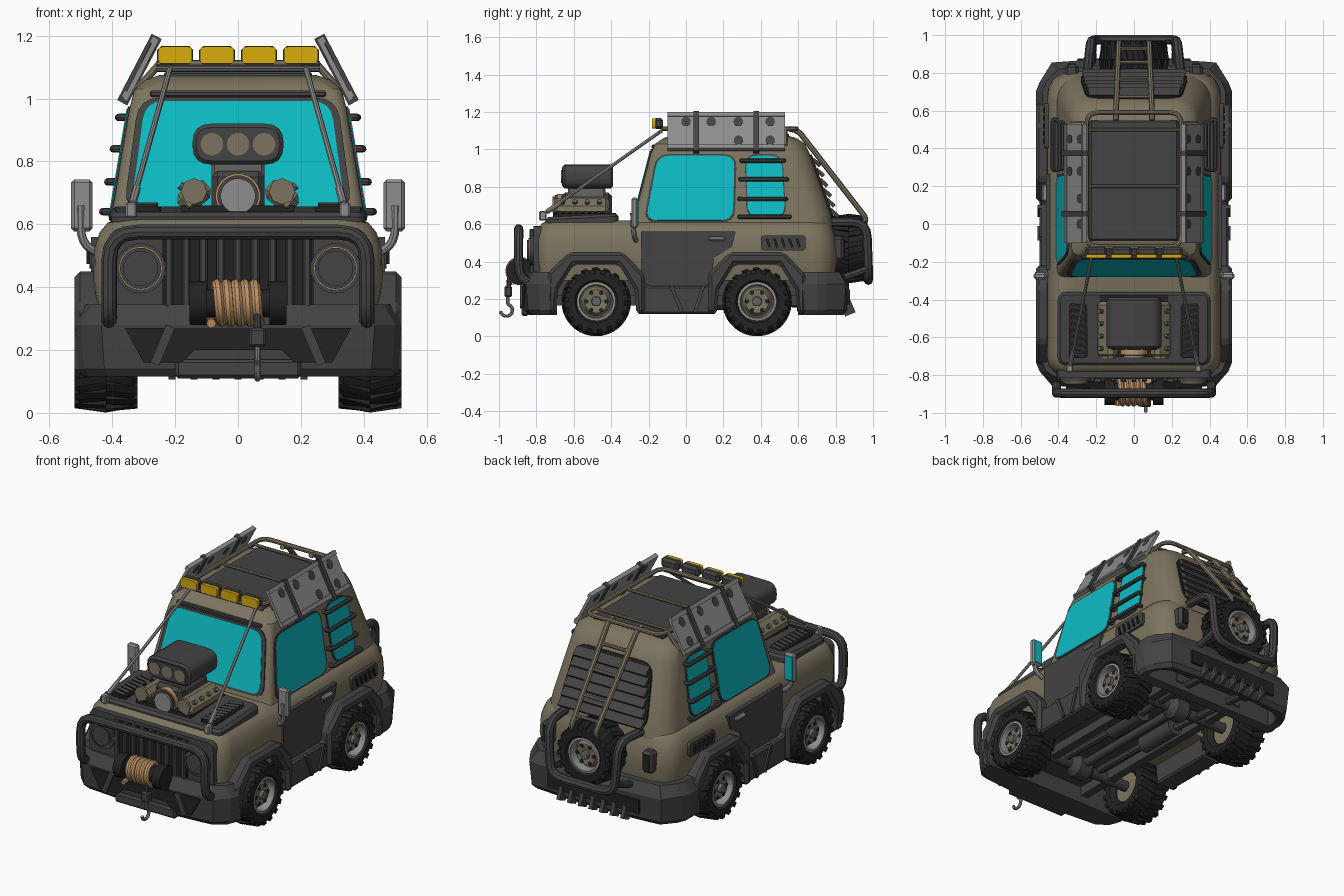
import bpy, bmesh, math
from mathutils import Vector as V, Matrix, Euler

if "Cube" in bpy.data.objects:
    bpy.data.objects.remove(bpy.data.objects["Cube"])

def mat(name, r, g, b):
    m = bpy.data.materials.new(name); m.diffuse_color = (r, g, b, 1); return m
KHAKI = mat("khaki", .20, .175, .115); DARK = mat("charcoal", .056, .056, .056)
BLACK = mat("rubber_black", .016, .016, .016); GLASS = mat("cyan_glass", .004, .50, .55)
YELLOW = mat("lamp_yellow", .68, .42, .004); ROPE = mat("tan_rope", .52, .29, .13)
STEEL = mat("light_steel", .27, .27, .27); IRON = mat("mid_grey", .13, .13, .13)

# ---- helpers: all geometry is made in world coordinates ----
def make(name, verts, faces, m, bevel=0, mir=False, smooth=True):
    me = bpy.data.meshes.new(name)
    me.from_pydata([tuple(v) for v in verts], [], faces)
    bm = bmesh.new(); bm.from_mesh(me)
    bmesh.ops.recalc_face_normals(bm, faces=bm.faces)
    bm.to_mesh(me); bm.free()
    if smooth:
        me.shade_smooth(); me.set_sharp_from_angle(angle=.6)
    me.materials.append(m)
    o = bpy.data.objects.new(name, me); bpy.context.collection.objects.link(o)
    if bevel:
        b = o.modifiers.new("bevel", 'BEVEL'); b.width = bevel; b.segments = 1; b.limit_method = 'ANGLE'
    if mir:
        o.modifiers.new("mirror", 'MIRROR')
    return o

def loft(name, rings, m, caps=True, **k):
    n = len(rings[0]); vs = [p for r in rings for p in r]
    fs = [(i*n+j, i*n+(j+1) % n, (i+1)*n+(j+1) % n, (i+1)*n+j) for i in range(len(rings)-1) for j in range(n)]
    if caps:
        fs += [tuple(range(n)), tuple(range(len(vs)-n, len(vs)))]
    return make(name, vs, fs, m, **k)

def rnd(pts, r, closed=True, n=4):
    pts = [V(p) for p in pts]; out = []
    for i, p in enumerate(pts):
        if not closed and i in (0, len(pts)-1):
            out.append(p); continue
        a, b = pts[i-1]-p, pts[(i+1) % len(pts)]-p
        p0, p1 = p+a.normalized()*min(r, a.length*.48), p+b.normalized()*min(r, b.length*.48)
        for k in range(n+1):
            t = k/n; out.append(p0*(1-t)**2+p*2*t*(1-t)+p1*t*t)
    return out

def tube(name, pts, r, m, rc=.05, n=8, **k):
    pts = rnd(pts, rc, False) if rc else [V(p) for p in pts]
    rings, nv = [], None
    for i, p in enumerate(pts):
        t = (pts[min(i+1, len(pts)-1)]-pts[max(i-1, 0)]).normalized()
        nv = t.orthogonal().normalized() if nv is None else (nv-t*nv.dot(t)).normalized()
        w = t.cross(nv)
        rings.append([p+(nv*math.cos(a*math.tau/n)+w*math.sin(a*math.tau/n))*r for a in range(n)])
    return loft(name, rings, m, **k)

def cyl(name, p0, p1, r, m, n=20, **k):
    return tube(name, [p0, p1], r, m, 0, n, **k)

def box(name, c, s, m, rot=(0, 0, 0), **k):
    M = Matrix.Translation(c) @ Euler(rot).to_matrix().to_4x4()
    q = [(-1, -1), (1, -1), (1, 1), (-1, 1)]
    return loft(name, [[M @ V((x*s[0]/2, y*s[1]/2, z*s[2]/2)) for x, y in q] for z in (-1, 1)], m, smooth=False, **k)

def panel(name, pts, f, nrm, out, m, inn=.01, rc=0, grow=1, **k):
    pts = [V(p) for p in pts]; c = sum(pts, V((0, 0)))/len(pts)
    pts = [c+(p-c)*grow for p in pts]
    if rc: pts = rnd(pts, rc)
    nrm = V(nrm).normalized(); b = [V(f(*p)) for p in pts]
    return loft(name, [[p-nrm*inn for p in b], [p+nrm*out for p in b]], m, **k)

def rr(z, hw, y0, y1, rf, rb):       # rounded plan ring
    o = []
    for cx, cy, r, a0 in ((hw-rf, y0+rf, rf, -90), (hw-rb, y1-rb, rb, 0), (-hw+rb, y1-rb, rb, 90), (-hw+rf, y0+rf, rf, 180)):
        o += [(cx+r*math.cos(math.radians(a0+t*18)), cy+r*math.sin(math.radians(a0+t*18)), z) for t in range(6)]
    return o

def rect(a, b, c, d): return [(a, c), (b, c), (b, d), (a, d)]
def circ(x, y, r, n=16): return [(x+r*math.cos(i*math.tau/n), y+r*math.sin(i*math.tau/n)) for i in range(n)]
SIDE = lambda y, z: (.397-(z-.66)*.168, y, z); SN = (1, 0, .168)
FRONT = lambda x, z: (x, -.27+(z-.66)*.258, z); FN = (0, -1, .258)
BACK = lambda x, z: (x, .775-(z-.66)*.355, z); BN = (0, 1, .355)
FLAT = lambda y, z: (.455, y, z)

# ---- body shell and cabin ----
loft("lower_body", [rr(.30, .44, -.79, .79, .08, .12), rr(.42, .46, -.80, .81, .09, .13), rr(.52, .458, -.80, .80, .09, .13),
     rr(.575, .44, -.79, .785, .09, .13), rr(.605, .415, -.77, .77, .08, .12), rr(.62, .38, -.74, .75, .08, .12)], KHAKI)
loft("cabin", [rr(.58, .412, -.29, .785, .035, .13), rr(.66, .397, -.27, .775, .035, .13), rr(.97, .345, -.19, .665, .035, .12),
     rr(1.03, .33, -.165, .635, .04, .12), rr(1.06, .295, -.12, .59, .06, .11), rr(1.075, .25, -.08, .54, .05, .1)], KHAKI)
box("roof_panel", (0, .23, 1.075), (.47, .64, .03), DARK, bevel=.01)
# windows with dark surrounds
ws = [(-.34, .655), (.34, .655), (.295, .99), (-.295, .99)]
fw = [(-.215, .62), (.25, .62), (.26, .965), (-.15, .965)]
rw = [(.33, .64), (.53, .64), (.51, .965), (.32, .965)]
for nm, p, f, nv, mi, g in (("windshield", ws, FRONT, FN, False, 1.07), ("front_side_window", fw, SIDE, SN, True, 1.05), ("rear_side_window", rw, SIDE, SN, True, 1.06)):
    panel(nm+"_frame", p, f, nv, .006, DARK, rc=.07, grow=g, mir=mi)
    panel(nm, p, f, nv, .009, GLASS, rc=.06, mir=mi)
box("windshield_visor", (0, -.175, 1.015), (.56, .02, .02), DARK, bevel=.005)
for z, a, b in ((.64, .28, .56), (.735, .28, .54), (.84, .285, .545), (.94, .29, .53)):
    x = SIDE(0, z)[0]
    tube("window_guard_bar", [(x-.01, a+.02, z), (x+.03, a, z), (x+.03, b, z), (x-.01, b-.02, z)], .012, DARK, .02, mir=True)
# rear louvre window
panel("rear_window", [(-.29, .63), (.29, .63), (.25, .97), (-.25, .97)], BACK, BN, .008, BLACK, rc=.07)
for i in range(6):
    z = .66+i*.054
    box("rear_louvre", (0, BACK(0, z)[1]+.018, z), (.55-i*.014, .055, .02), DARK, rot=(-.75, 0, 0))
# doors, handles, side vents, tail lights
panel("door_panel", [(-.24, .56), (.265, .56), (.245, .48), (.15, .42), (.13, .26), (-.24, .26)], FLAT, (1, 0, 0), .012, DARK, .03, mir=True)
box("door_handle", (.472, .165, .523), (.03, .09, .024), STEEL, bevel=.008, mir=True)
panel("side_vent", rect(.40, .64, .46, .54), FLAT, (1, 0, 0), .018, DARK, rc=.02, mir=True)
for i in range(5):
    box("side_vent_rib", (.472, .44+i*.04, .50), (.02, .012, .05), BLACK, rot=(.3, 0, 0), mir=True)
box("tail_light", (.33, .81, .47), (.07, .07, .13), DARK, bevel=.015, mir=True)
box("tail_light_lens", (.33, .847, .47), (.04, .006, .09), BLACK, mir=True)

# ---- lower trim: wheel arches, sills, bumpers ----
for c in (-.48, .38):
    arch = [(-.26, .12), (-.26, .34), (-.145, .45), (.145, .45), (.26, .33), (.26, .12), (.215, .12),
            (.205, .25), (.12, .385), (-.12, .385), (-.205, .25), (-.215, .12)]
    panel("wheel_arch", arch, lambda y, z: (.52, y+c, z), (1, 0, 0), 0, DARK, .14, bevel=.018, mir=True, smooth=False)
    box("wheel_well", (.36, c, .36), (.15, .38, .05), BLACK, mir=True)
panel("sill", [(-.26, .12), (.16, .12), (.16, .30), (.10, .27), (-.2, .27), (-.26, .32)], lambda y, z: (.5, y, z), (1, 0, 0), 0, DARK, .12, bevel=.01, mir=True, smooth=False)
for y, a in ((-.05, .4), (.07, -.3)):
    box("sill_brace", (.495, y, .20), (.03, .02, .15), DARK, rot=(a, 0, 0), mir=True)
def bump(z, s, e, k):                # bumper plan ring, e = direction
    c = .74 if e > 0 else .77
    p = [(.52-s, k), (.52-s, c-.04), (.50-s, c+.01), (.435-s, .855-s), (.2, .872-s)]
    return [(x, e*y, z) for x, y in p] + [(-x, e*y, z) for x, y in reversed(p)]
loft("front_bumper", [bump(*a, -1, .69) for a in ((.115, .03), (.14, .01), (.28, 0), (.345, .035))], DARK, smooth=False)
loft("rear_bumper", [bump(.28, .08, 1, .66), bump(.125, .07, 1, .65)] + [bump(*a, 1, .60) for a in ((.115, .03), (.14, .01), (.28, 0), (.345, .035))], DARK, smooth=False)
panel("bumper_recess", [(-.36, .27), (.36, .27), (.30, .16), (.18, .16), (.14, .2), (-.14, .2), (-.18, .16), (-.30, .16)], lambda x, z: (x, -.870, z), (0, -1, 0), .006, BLACK)
box("bumper_skid", (0, -.86, .14), (.40, .04, .06), DARK, bevel=.01)
box("bumper_strut", (.24, -.878, .215), (.03, .02, .13), DARK, rot=(0, -.4, 0), mir=True)
for i in range(7):
    box("rear_bumper_tooth", (-.21+i*.07, .865, .15), (.022, .06, .07), DARK, rot=(.4, 0, 0))
panel("rear_bumper_recess", rect(-.3, .3, .17, .25), lambda x, z: (x, .870, z), (0, 1, 0), .006, BLACK)

# ---- grille, headlights, bull bar, winch ----
panel("grille_surround", rect(-.41, .41, .31, .59), lambda x, z: (x, -.80, z), (0, -1, 0), .015, DARK, .03, rc=.05)
panel("grille_back", rect(-.24, .24, .33, .57), lambda x, z: (x, -.815, z), (0, -1, 0), .006, BLACK)
for i in range(9):
    box("grille_bar", (-.22+i*.055, -.825, .455), (.026, .025, .24), DARK, bevel=.006)
for y, r, m in ((-.835, .08, DARK), (-.838, .068, ROPE), (-.843, .0655, DARK), (-.85, .056, DARK)):
    cyl("headlight", (.31, -.79, .46), (.31, y, .46), r, m, 24, mir=True)
tube("bull_bar", [(-.41, -.84, .29), (-.41, -.895, .32), (-.41, -.895, .575), (.41, -.895, .575), (.41, -.895, .32), (.41, -.84, .29)], .025, DARK, .09, 10)
cyl("winch_drum", (-.15, -.89, .35), (.15, -.89, .35), .045, BLACK)
cyl("winch_flange", (.10, -.89, .35), (.155, -.89, .35), .07, BLACK, mir=True)
helix = [(-.075+.15*t/80, -.89+.06*math.cos(t*math.tau/16), .35+.06*math.sin(t*math.tau/16)) for t in range(81)]
tube("winch_rope", helix, .0165, ROPE, 0)
cyl("rope_knot", (-.085, -.93, .29), (-.085, -.96, .285), .015, ROPE, 10)
box("winch_mount", (0, -.86, .31), (.30, .06, .06), DARK)
cyl("hook_rope", (.062, -.945, .32), (.062, -.948, .24), .012, DARK, 8)
box("hook_block", (.062, -.95, .24), (.055, .04, .06), DARK, bevel=.008)
tube("tow_hook", [(.062, -.952, .22), (.062, -.952, .175)] + [(.062, -.96+.032*math.cos(a), .14+.032*math.sin(a)) for a in [1.2-i*.42 for i in range(11)]], .0095, STEEL, 0)

# ---- hood and engine ----
panel("hood_panel", rect(-.405, .405, -.75, -.36), lambda x, y: (x, y, .64+(y+.55)*.05), (0, 0, 1), .008, DARK, .08, rc=.05, bevel=.015)
box("engine_bay", (0, -.54, .645), (.36, .33, .03), BLACK)
panel("hood_vent", rect(.245, .345, -.71, -.42), lambda x, y: (x, y, .648), (0, 0, 1), .008, BLACK, rc=.02, mir=True)
for i in range(8):
    box("hood_louvre", (.295, -.685+i*.035, .66), (.08, .016, .014), DARK, rot=(.5, 0, .25), mir=True)
box("valve_cover", (.14, -.56, .69), (.11, .30, .075), KHAKI, rot=(0, .7, 0), bevel=.02, mir=True)
for i in range(4):
    cyl("valve_bolt", (.155, -.66+i*.066, .70), (.185, -.66+i*.066, .725), .013, IRON, 8, mir=True)
cyl("valve_cap", (.14, -.70, .705), (.14, -.715, .705), .042, KHAKI, 8, mir=True)
box("blower_base", (0, -.53, .705), (.17, .27, .13), DARK, bevel=.02)
cyl("blower_pulley", (0, -.62, .69), (0, -.71, .69), .056, STEEL)
cyl("blower_ring", (0, -.62, .69), (0, -.70, .69), .066, DARK)
cyl("blower_gasket", (0, -.62, .69), (0, -.69, .69), .072, ROPE)
box("intake_neck", (0, -.53, .77), (.17, .20, .06), IRON, bevel=.01)
panel("air_scoop", rect(-.145, .145, .79, .92), lambda x, z: (x, -.52, z), (0, -1, 0), .14, DARK, .13, rc=.06, bevel=.012)
panel("scoop_mouth", rect(-.122, .122, .808, .902), lambda x, z: (x, -.66, z), (0, -1, 0), .004, DARK, rc=.045)
for x in (-.083, 0, .083):
    cyl("scoop_port", (x, -.65, .855), (x, -.668, .855), .036, KHAKI)

# ---- mirrors and cables ----
tube("mirror_arm", [(.43, -.26, .50), (.50, -.28, .54), (.50, -.285, .66)], .014, STEEL, .05, mir=True)
box("mirror", (.497, -.275, .66), (.068, .035, .165), STEEL, bevel=.01, mir=True)
box("mirror_glass", (.497, -.256, .66), (.052, .006, .14), GLASS, mir=True)
tube("brace_cable", [(.215, -.13, 1.10), (.335, -.74, .67)], .009, STEEL, 0, mir=True)
tube("cable_turnbuckle", [(.322, -.67, .715), (.336, -.745, .665)], .013, STEEL, 0, mir=True)
box("cable_anchor", (.34, -.765, .645), (.035, .04, .05), STEEL, bevel=.006, mir=True)

# ---- roof rack, lamps, traction boards ----
tube("rack_frame", [(0, -.12, 1.11), (.25, -.12, 1.11), (.25, .59, 1.11), (0, .59, 1.11)], .013, KHAKI, .06, mir=True)
for y in (.2, .5):
    cyl("rack_crossbar", (-.25, y, 1.105), (.25, y, 1.105), .009, KHAKI, 8)
for y in (-.06, .2, .53):
    tube("rack_post", [(.25, y, 1.11), (.33, y, 1.02)], .012, KHAKI, 0, mir=True)
cyl("lamp_bar", (-.26, -.135, 1.095), (.26, -.135, 1.095), .011, IRON, 8)
for x in (-.2, -.067, .067, .2):
    box("lamp_housing", (x, -.147, 1.138), (.115, .05, .06), DARK, bevel=.014)
    panel("lamp_lens", rect(x-.054, x+.054, 1.111, 1.165), lambda a, z: (a, -.172, z), (0, -1, 0), .009, YELLOW, rc=.014)
BOARD = lambda y, z: (.357-(z-1.0)*.52, y, z); RN = (1, 0, .52)
panel("traction_board", rect(-.10, .53, .995, 1.192), BOARD, RN, .008, STEEL, .008, mir=True)
for z in (1.01, 1.182):
    panel("board_ridge", rect(-.10, .53, z-.01, z+.01), BOARD, RN, .016, STEEL, 0, mir=True)
for y, z in ((0, 1.145), (.135, 1.145), (.28, 1.145), (.45, 1.145), (.28, 1.045), (.45, 1.045)):
    panel("board_hole", circ(y, z, .025), BOARD, RN, .010, DARK, .010, mir=True)
for y in (.055, .375):
    panel("board_strap", rect(y-.014, y+.014, .985, 1.196), BOARD, RN, .022, DARK, .014, mir=True)

# ---- ladder and spare wheel carrier ----
tube("ladder_rail", [(.095, .55, 1.11), (.095, .60, 1.10), (.08, .965, .63), (.08, .95, .60)], .015, KHAKI, .03, mir=True)
for t in (.2, .45, .7, .9):
    y, z = .6+t*.365, 1.1-t*.47
    cyl("ladder_rung", (-.085, y, z), (.085, y, z), .01, KHAKI, 8)
tube("spare_cage", [(.25, .77, .61), (.23, .965, .61), (.215, .975, .34), (.16, .975, .30), (0, .975, .30)], .025, DARK, .08, mir=True)
tube("spare_cage_foot", [(.215, .97, .36), (.23, .80, .30)], .02, DARK, 0, mir=True)
box("spare_mount", (0, .80, .47), (.16, .08, .16), DARK)

# ---- wheels ----
def lathe(name, prof, m, caps=False):
    return loft(name, [[(x, r*math.cos(a*math.tau/32), r*math.sin(a*math.tau/32)) for a in range(32)] for x, r in prof], m, caps)
parts = [lathe("tyre", [(-.075, .09), (-.10, .115), (-.10, .15), (-.085, .17), (.085, .17), (.10, .15), (.10, .115), (.075, .095)], BLACK),
         lathe("rim_lip", [(.06, .104), (.092, .104), (.094, .09), (.04, .084)], STEEL),
         lathe("rim_dish", [(-.07, .09), (.045, .086), (.045, .078), (.075, .062), (.075, .03), (.07, .02)], KHAKI, True),
         lathe("hub", [(.07, .026), (.092, .024), (.095, .012)], IRON, True)]
for i in range(6):
    c, s = math.cos(i*math.tau/6), math.sin(i*math.tau/6)
    parts.append(cyl("rim_hole", (.05, .053*c, .053*s), (.077, .053*c, .053*s), .012, BLACK, 10))
for i in range(18):                  # alternating chevron tread lugs
    for sg in (-1, 1):
        R = Matrix.Rotation((i+sg*.25)*math.tau/18, 3, 'X')
        q = [(.0, -.012), (.10, .008), (.10, .036), (.0, .014)]
        parts.append(loft("tread_lug", [[R @ V((sg*x, y, z-(.016 if x > .05 else 0))) for x, y in q] for z in (.155, .1855)], BLACK, smooth=False))
for loc, rz in (((.42, -.48, .187), 0), ((-.42, -.48, .187), math.pi), ((.42, .38, .187), 0), ((-.42, .38, .187), math.pi), ((0, .87, .47), math.pi/2)):
    for p in parts:
        o = p.copy(); o.location = loc; o.rotation_euler = (0, 0, rz); bpy.context.collection.objects.link(o)
for p in parts:
    bpy.data.objects.remove(p)

# ---- underside ----
box("floor_pan", (0, -.02, .27), (.56, 1.40, .10), DARK)
box("floor_side", (.33, -.05, .27), (.16, .42, .06), KHAKI, mir=True)
box("chassis_rail", (.21, -.02, .20), (.05, 1.36, .07), DARK, mir=True)
for y in (-.48, .38):
    cyl("axle", (-.34, y, .187), (.34, y, .187), .032, DARK, 12)
    loft("differential", [[(x, y+r*math.cos(a*math.tau/16), .187+r*math.sin(a*math.tau/16)) for a in range(16)] for x, r in ((-.08, .03), (-.04, .07), (.04, .07), (.08, .03))], DARK)
cyl("drive_shaft", (0, -.48, .19), (0, .38, .19), .025, DARK, 12)
tube("exhaust", [(.12, -.45, .20), (.12, .1, .19), (.15, .55, .18), (.15, .80, .16)], .022, DARK, .08, mir=True)
cyl("muffler", (.12, -.05, .19), (.12, .22, .19), .05, DARK, 16, mir=True)

for m in bpy.data.materials:
    if m.users and not m.is_grease_pencil:
        m.use_nodes = True
        m.node_tree.nodes["Principled BSDF"].inputs["Base Color"].default_value = m.diffuse_color
